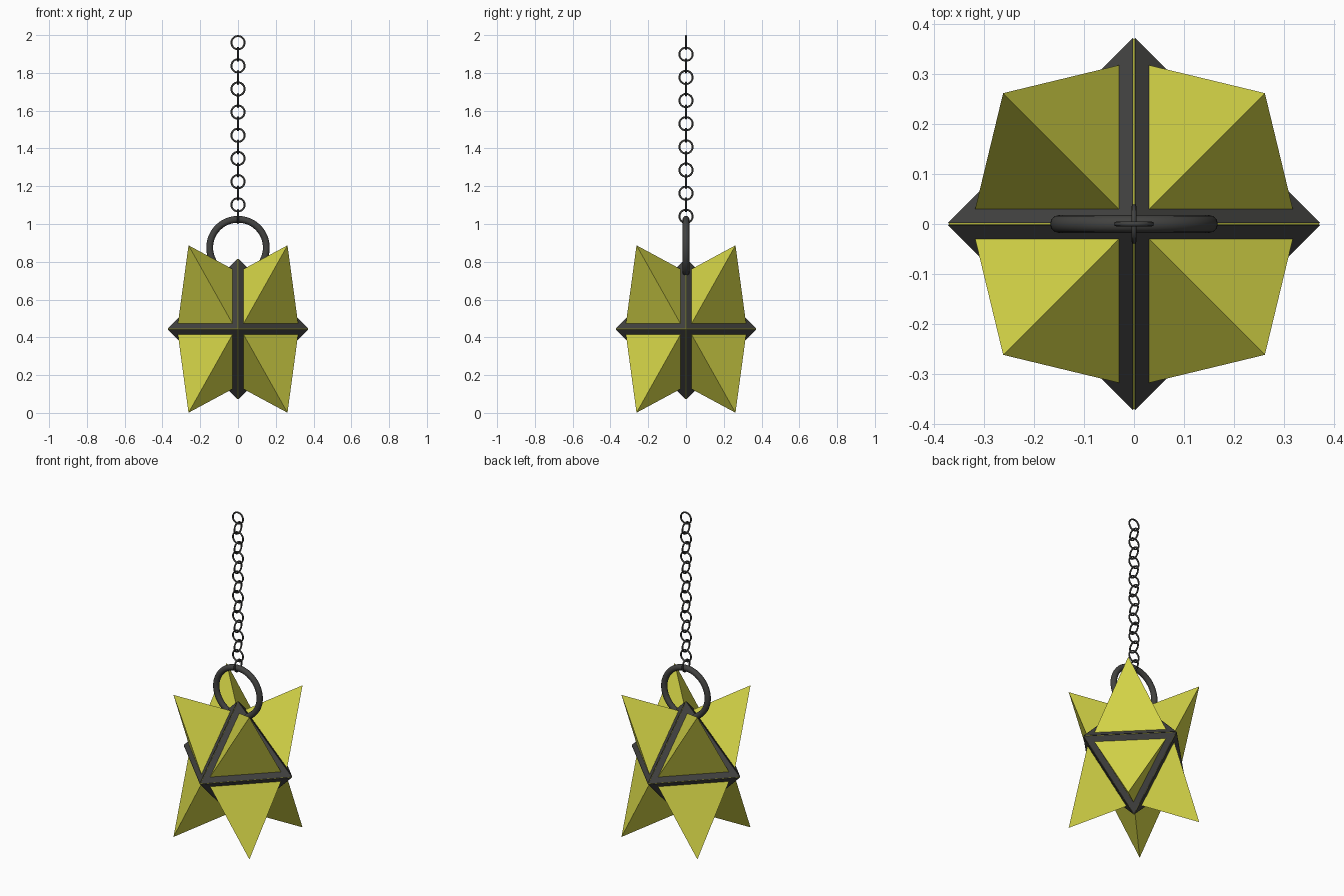
import bpy, bmesh, math
from mathutils import Vector

if "Cube" in bpy.data.objects:
    bpy.data.objects.remove(bpy.data.objects["Cube"])

CENTER = Vector((0, 0, 0.444))   # middle of the star lantern
SIGNS = [(x, y, z) for x in (1, -1) for y in (1, -1) for z in (1, -1)]


def material(name, rgb):
    m = bpy.data.materials.new(name)
    m.diffuse_color = (*rgb, 1)
    m.use_nodes = True
    m.node_tree.nodes["Principled BSDF"].inputs["Base Color"].default_value = m.diffuse_color
    return m


yellow = material("yellow glass", (0.68, 0.68, 0.065))
iron = material("dark iron", (0.055, 0.055, 0.052))


def triangle(r, a):
    """Triangle on the plane x+y+z=r, kept a distance a from the axis planes."""
    b = r - 2 * a
    return [Vector((b, a, a)), Vector((a, b, a)), Vector((a, a, b))]


def make_octants(name, verts, faces, mat):
    """Repeat one octant's part in all eight octants as one object."""
    bm = bmesh.new()
    for s in SIGNS:
        vs = [bm.verts.new(CENTER + Vector([c * k for c, k in zip(v, s)])) for v in verts]
        for f in faces:
            bm.faces.new([vs[i] for i in f])
    bmesh.ops.recalc_face_normals(bm, faces=bm.faces)
    mesh = bpy.data.meshes.new(name)
    bm.to_mesh(mesh)
    bm.free()
    mesh.materials.append(mat)
    ob = bpy.data.objects.new(name, mesh)
    bpy.context.collection.objects.link(ob)
    return ob


# Yellow core showing as a thin line along the frame ridges
core = make_octants("core", triangle(0.372, 0), [(0, 1, 2)], yellow)
bm = bmesh.new()
bm.from_mesh(core.data)
bmesh.ops.remove_doubles(bm, verts=bm.verts, dist=1e-5)
bmesh.ops.recalc_face_normals(bm, faces=bm.faces)
bm.to_mesh(core.data)
bm.free()

# Triangular iron frame on each core face: outer/inner loops, top and bottom
loops = triangle(0.377, 0.002) + triangle(0.377, 0.03) + triangle(0.362, 0.002) + triangle(0.362, 0.03)
frame_faces = []
for i in range(3):
    j = (i + 1) % 3
    frame_faces += [(i, j, j + 3, i + 3), (i + 6, j + 6, j + 9, i + 9),
                    (i, j, j + 6, i + 6), (i + 3, j + 3, j + 9, i + 9)]
make_octants("frame", loops, frame_faces, iron)

# Yellow spikes rising out of the frames
spike = triangle(0.378, 0.03) + [Vector((0.262, 0.262, 0.443))]
make_octants("spikes", spike, [(0, 1, 2), (0, 1, 3), (1, 2, 3), (2, 0, 3)], yellow)


def ring(name, z, radius, tube, turned, seg, sides):
    bpy.ops.mesh.primitive_torus_add(
        location=(0, 0, z), major_radius=radius, minor_radius=tube,
        major_segments=seg, minor_segments=sides,
        rotation=(math.pi / 2, 0, math.pi / 2 if turned else 0))
    ob = bpy.context.object
    ob.name = name
    ob.data.materials.append(iron)
    bpy.ops.object.shade_smooth_by_angle(angle=math.radians(60))


# Carrying ring through the top corner
ring("hanging_ring", 0.875, 0.15, 0.018, False, 48, 12)

# Chain of round links, alternately turned
for i in range(16):
    ring(f"chain_link_{i + 1}", 1.96 - i * 0.0613, 0.035, 0.005, i % 2 == 1, 24, 8)
